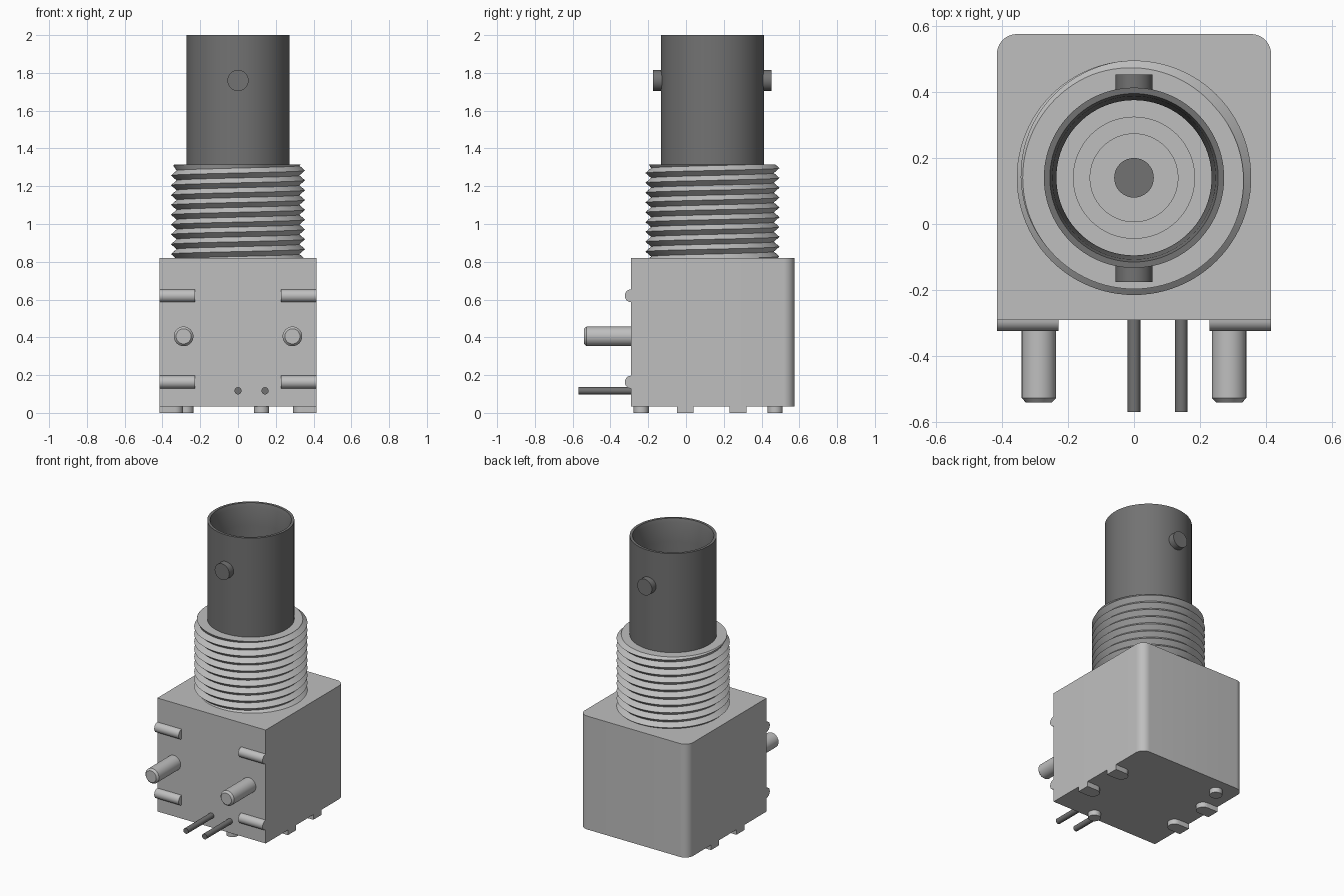
import bpy, bmesh, math
from math import pi, cos, sin

cube = bpy.data.objects.get("Cube")
if cube:
    bpy.data.objects.remove(cube, do_unlink=True)


def material(name, v):
    m = bpy.data.materials.new(name)
    m.use_nodes = True
    m.diffuse_color = (v, v, v, 1)
    bsdf = next(n for n in m.node_tree.nodes if n.type == 'BSDF_PRINCIPLED')
    bsdf.inputs["Base Color"].default_value = (v, v, v, 1)
    return m


LIGHT = material("light grey", 0.52)
DARK = material("dark grey", 0.17)
CY = 0.14  # y of the connector axis


def place(axis, u, v, w):
    """Map outline coordinates (u, v) and depth w to x, y, z."""
    return {'x': (w, u, v), 'y': (u, w, v), 'z': (u, v, w)}[axis]


def finish(name, bm, mat):
    bmesh.ops.recalc_face_normals(bm, faces=bm.faces[:])
    me = bpy.data.meshes.new(name)
    bm.to_mesh(me)
    bm.free()
    me.materials.append(mat)
    ob = bpy.data.objects.new(name, me)
    bpy.context.collection.objects.link(ob)
    bpy.ops.object.select_all(action='DESELECT')
    ob.select_set(True)
    bpy.context.view_layer.objects.active = ob
    bpy.ops.object.shade_smooth_by_angle(angle=math.radians(30))
    return ob


def prism(name, pts, axis, a, b, mat):
    """Extrude an outline along an axis from a to b."""
    bm = bmesh.new()
    lo = [bm.verts.new(place(axis, u, v, a)) for u, v in pts]
    hi = [bm.verts.new(place(axis, u, v, b)) for u, v in pts]
    bm.faces.new(lo)
    bm.faces.new(hi)
    for i in range(len(pts)):
        j = (i + 1) % len(pts)
        bm.faces.new((lo[i], lo[j], hi[j], hi[i]))
    return finish(name, bm, mat)


def revolve(name, profile, axis, cu, cv, mat, n=64, closed=False):
    """Turn a profile of (radius, depth) points around an axis through (cu, cv)."""
    bm = bmesh.new()
    cols = [[bm.verts.new(place(axis, cu + r * cos(2 * pi * i / n), cv + r * sin(2 * pi * i / n), w))
             for r, w in profile] for i in range(n)]
    m = len(profile)
    for i in range(n):
        p, q = cols[i], cols[(i + 1) % n]
        for k in range(m if closed else m - 1):
            l = (k + 1) % m
            bm.faces.new((p[k], q[k], q[l], p[l]))
    bmesh.ops.remove_doubles(bm, verts=bm.verts[:], dist=1e-5)
    return finish(name, bm, mat)


def rod(name, r, axis, cu, cv, a, b, mat, n=32):
    return revolve(name, [(0, a), (r, a), (r, b), (0, b)], axis, cu, cv, mat, n)


def arc(cu, cv, r, a0, a1, n=10):
    return [(cu + r * cos(math.radians(a0 + (a1 - a0) * i / n)),
             cv + r * sin(math.radians(a0 + (a1 - a0) * i / n))) for i in range(n + 1)]


# Housing with rounded back corners
prism("housing", [(-0.415, -0.29), (0.415, -0.29)] + arc(0.355, 0.515, 0.06, 0, 90)
      + arc(-0.355, 0.515, 0.06, 90, 180), 'z', 0.035, 0.82, LIGHT)

# Screw thread: peaks and valleys climb one pitch per turn, clipped at both ends
def thread(z0=0.815, z1=1.315, pitch=0.052, r_in=0.325, r_out=0.355, n=96):
    bm = bmesh.new()
    turns = int((z1 - z0) / pitch) + 2
    cols = []
    for i in range(n + 1):
        t = i / n
        col = []
        for k in range(-4, 2 * turns + 2):
            z = min(max(z0 + pitch * (k / 2 + t), z0), z1)
            f = ((z - z0) / pitch - t) % 1.0
            r = r_in + (r_out - r_in) * abs(2 * f - 1)
            r = min(r, 0.337 + z1 - z)
            col.append(bm.verts.new((r * cos(2 * pi * t), CY + r * sin(2 * pi * t), z)))
        cols.append(col)
    for p, q in zip(cols, cols[1:]):
        for k in range(len(p) - 1):
            bm.faces.new((p[k], q[k], q[k + 1], p[k + 1]))
    bmesh.ops.remove_doubles(bm, verts=bm.verts[:], dist=1e-4)
    bmesh.ops.holes_fill(bm, edges=[e for e in bm.edges if e.is_boundary], sides=0)
    finish("screw_thread", bm, LIGHT)


thread()

# Hollow barrel with a tapered mouth
revolve("barrel", [(0.273, 1.31), (0.273, 2.0), (0.255, 2.0), (0.247, 1.975),
                   (0.235, 1.85), (0.235, 1.31)], 'z', 0, CY, DARK, 96, closed=True)

# Stepped insulator and centre contact inside the barrel
revolve("insulator", [(0, 1.30), (0.237, 1.30), (0.237, 1.36), (0.185, 1.36), (0.185, 1.60),
                      (0.133, 1.60), (0.133, 1.50), (0, 1.50)], 'z', 0, CY, LIGHT)
rod("centre_contact", 0.06, 'z', 0, CY, 1.45, 1.51, DARK)

# Locking lugs on the front and back of the barrel
rod("lug_front", 0.056, 'y', 0, 1.76, CY - 0.315, CY - 0.25, DARK)
rod("lug_back", 0.056, 'y', 0, 1.76, CY + 0.25, CY + 0.313, DARK)

for side, s in (("left", 1), ("right", -1)):
    # Mounting pegs with chamfered tips
    revolve("peg_" + side, [(0, -0.28), (0.052, -0.28), (0.052, -0.527), (0.04, -0.54), (0, -0.54)],
            'y', s * 0.288, 0.405, LIGHT, 32)
    # Half-round standoff ribs on the front face
    for level, z in (("upper", 0.62), ("lower", 0.163)):
        prism(f"rib_{level}_{side}", arc(-0.29, z, 0.034, 90, 270, 14), 'x',
              s * 0.228, s * 0.415, LIGHT)
    # Bottom pads, flush with the side and rounded at the inner end
    for label, y in (("back", 0.275), ("front", -0.003)):
        end = arc(0.335, y, 0.044, 90, 270)
        outline = [(0.415, y + 0.044)] + end + [(0.415, y - 0.044)]
        prism(f"pad_{label}_{side}", [(s * u, v) for u, v in outline], 'z', 0, 0.036, LIGHT)

# Round bottom pads
rod("pad_round_front", 0.04, 'z', 0.125, -0.237, 0, 0.036, LIGHT)
rod("pad_round_back", 0.04, 'z', -0.275, 0.472, 0, 0.036, LIGHT)

# Contact pins
for name, x in (("pin_centre", 0.0), ("pin_left", 0.143)):
    rod(name, 0.019, 'y', x, 0.117, -0.57, -0.28, DARK, 24)
